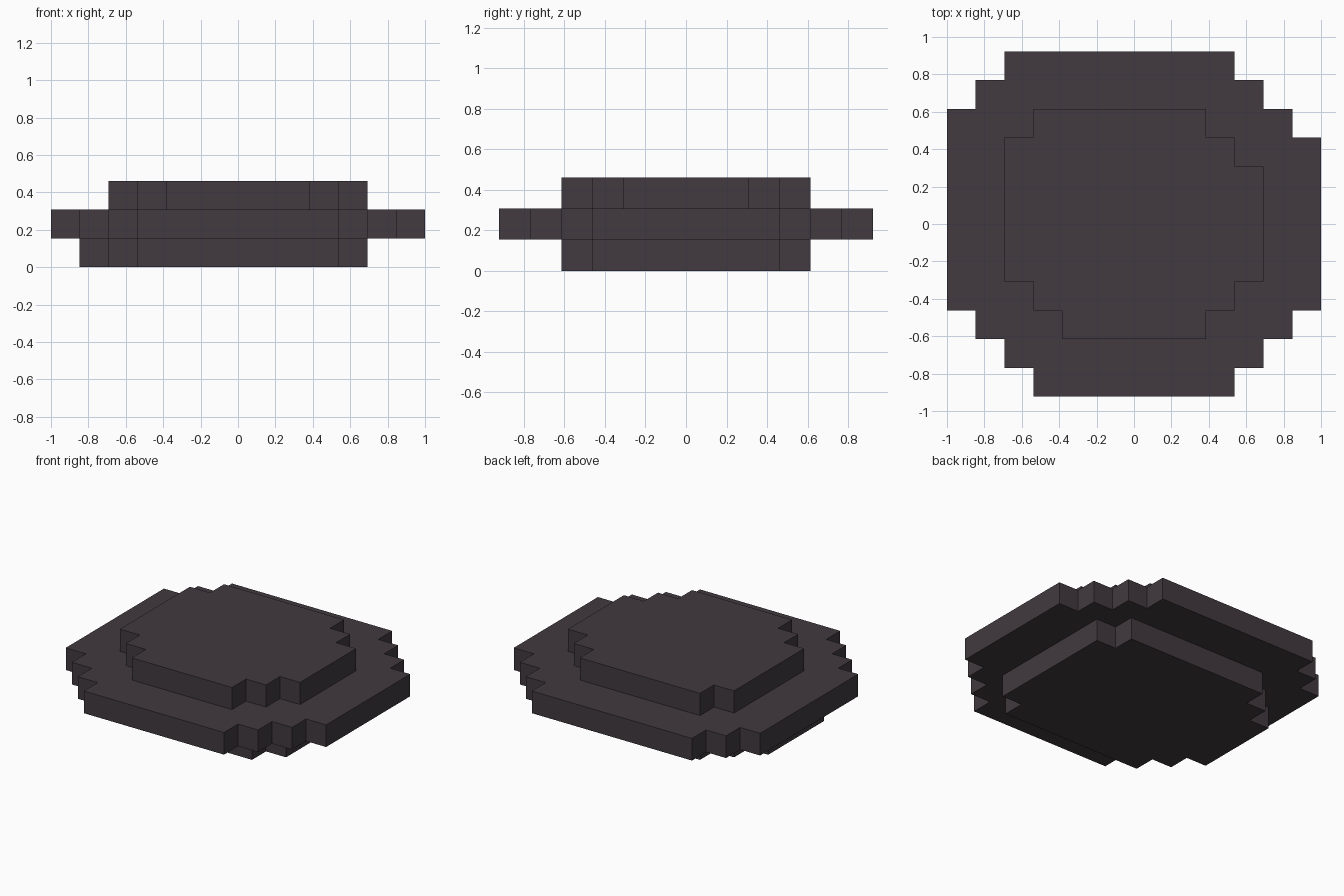
import bpy
import bmesh

cube = bpy.data.objects.get("Cube")
if cube:
    bpy.data.objects.remove(cube, do_unlink=True)

UNIT = 2 / 13  # one block

# Single dark stone colour
COLOUR = (0.054, 0.042, 0.051, 1)
stone = bpy.data.materials.new("dark_stone")
stone.use_nodes = True
stone.diffuse_color = COLOUR
bsdf = stone.node_tree.nodes["Principled BSDF"]
bsdf.inputs["Base Color"].default_value = COLOUR
bsdf.inputs["Roughness"].default_value = 0.9


def stepped_slab(name, level, y_start, rows):
    """One-block-thick slab; rows are (depth, x_min, x_max) from front to back."""
    right, left = [], []
    y = y_start
    for depth, x_min, x_max in rows:
        right += [(x_max, y), (x_max, y + depth)]
        left += [(x_min, y), (x_min, y + depth)]
        y += depth
    outline = right + left[::-1]

    # Drop points in the middle of straight runs
    corners = []
    for i, (x, y) in enumerate(outline):
        px, py = outline[i - 1]
        nx, ny = outline[(i + 1) % len(outline)]
        if not (px == x == nx or py == y == ny):
            corners.append((x, y))

    bm = bmesh.new()
    base = bm.faces.new([bm.verts.new((x * UNIT, y * UNIT, level * UNIT))
                         for x, y in corners])
    grown = bmesh.ops.extrude_face_region(bm, geom=[base], use_keep_orig=True)
    top = [v for v in grown["geom"] if isinstance(v, bmesh.types.BMVert)]
    bmesh.ops.translate(bm, verts=top, vec=(0, 0, UNIT))
    bmesh.ops.recalc_face_normals(bm, faces=bm.faces)
    mesh = bpy.data.meshes.new(name)
    bm.to_mesh(mesh)
    bm.free()
    mesh.materials.append(stone)
    obj = bpy.data.objects.new(name, mesh)
    bpy.context.collection.objects.link(obj)
    return obj


# Lower slab
stepped_slab("bottom_layer", 0, -4, [
    (1, -3.5, 3.5), (1, -4.5, 4.5), (4, -5.5, 4.5),
    (1, -4.5, 4.5), (1, -3.5, 3.5)])

# Wide middle slab
stepped_slab("middle_layer", 1, -6, [
    (1, -3.5, 3.5), (1, -4.5, 4.5), (1, -5.5, 5.5), (6, -6.5, 6.5),
    (1, -6.5, 5.5), (1, -5.5, 4.5), (1, -4.5, 3.5)])

# Raised upper slab
stepped_slab("top_layer", 2, -4, [
    (1, -2.5, 2.5), (1, -3.5, 3.5), (4, -4.5, 4.5),
    (1, -4.5, 3.5), (1, -3.5, 2.5)])
